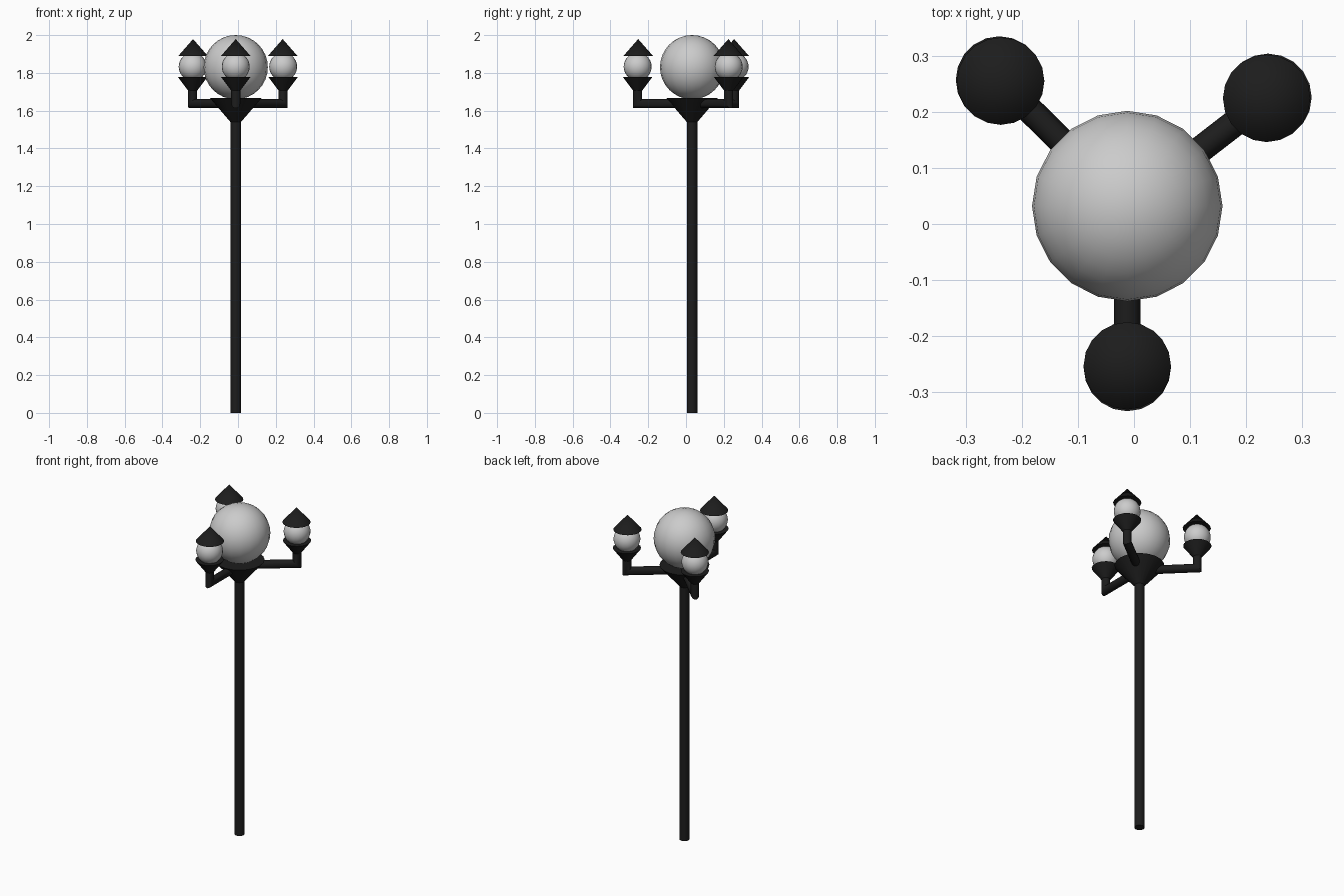
import bpy, bmesh
from math import pi, cos, sin
from mathutils import Vector

if "Cube" in bpy.data.objects:
    bpy.data.objects.remove(bpy.data.objects["Cube"])

CX, CY = -0.012, 0.032          # axis of the pole
SEG = 20

dark = bpy.data.materials.new("dark_iron")
dark.diffuse_color = (0.012, 0.012, 0.012, 1)
dark.use_nodes = True
dark.node_tree.nodes["Principled BSDF"].inputs["Base Color"].default_value = dark.diffuse_color


def finish(name, bm, mat=None, angle=40):
    bmesh.ops.recalc_face_normals(bm, faces=bm.faces)
    me = bpy.data.meshes.new(name)
    bm.to_mesh(me)
    bm.free()
    ob = bpy.data.objects.new(name, me)
    bpy.context.collection.objects.link(ob)
    if mat:
        me.materials.append(mat)
    bpy.ops.object.select_all(action='DESELECT')
    bpy.context.view_layer.objects.active = ob
    ob.select_set(True)
    bpy.ops.object.shade_smooth_by_angle(angle=angle * pi / 180)
    return ob


def cone(name, x, y, z0, z1, r0, r1):
    bm = bmesh.new()
    bmesh.ops.create_cone(bm, cap_ends=True, segments=SEG, radius1=r0,
                          radius2=r1, depth=z1 - z0)
    bmesh.ops.translate(bm, verts=bm.verts, vec=(x, y, (z0 + z1) / 2))
    return finish(name, bm, dark)


def globe(name, x, y, z, r):
    bm = bmesh.new()
    bmesh.ops.create_uvsphere(bm, u_segments=SEG, v_segments=16, radius=r)
    bmesh.ops.translate(bm, verts=bm.verts, vec=(x, y, z))
    return finish(name, bm)


def elbow(name, start, corner, end, r, n=16):
    # round pipe with a mitred corner, turning from horizontal to vertical
    out = (corner - start).normalized()
    side = Vector((-out.y, out.x, 0))
    up = Vector((0, 0, 1))
    bm = bmesh.new()
    rings = []
    for p, v in ((start, up), (corner, up - out), (end, -out)):
        rings.append([bm.verts.new(p + r * (cos(2 * pi * i / n) * side
                                            + sin(2 * pi * i / n) * v))
                      for i in range(n)])
    for a, b in zip(rings, rings[1:]):
        for i in range(n):
            j = (i + 1) % n
            bm.faces.new((a[i], a[j], b[j], b[i]))
    bm.faces.new(rings[0])
    bm.faces.new(rings[-1])
    return finish(name, bm, dark)


# Pole, funnel and main globe
cone("pole", CX, CY, 0, 1.60, 0.028, 0.028)
cone("funnel", CX, CY, 1.54, 1.668, 0.028, 0.138)
globe("main_globe", CX, CY, 1.83, 0.17)

# Three side lanterns on bent arms
for label, x, y in (("front", -0.012, -0.256),
                    ("right", 0.239, 0.226),
                    ("left", -0.240, 0.257)):
    inward = Vector((CX - x, CY - y, 0)).normalized() * 0.003
    elbow(label + "_arm", Vector((CX, CY, 1.637)), Vector((x, y, 1.637)),
          Vector((x, y, 1.73)), 0.024)
    cone(label + "_lantern_cup", x, y, 1.706, 1.778, 0.024, 0.078)
    globe(label + "_lantern_globe", x, y, 1.833, 0.074)
    cone(label + "_lantern_cap", x + inward.x, y + inward.y,
         1.89, 1.979, 0.078, 0)
